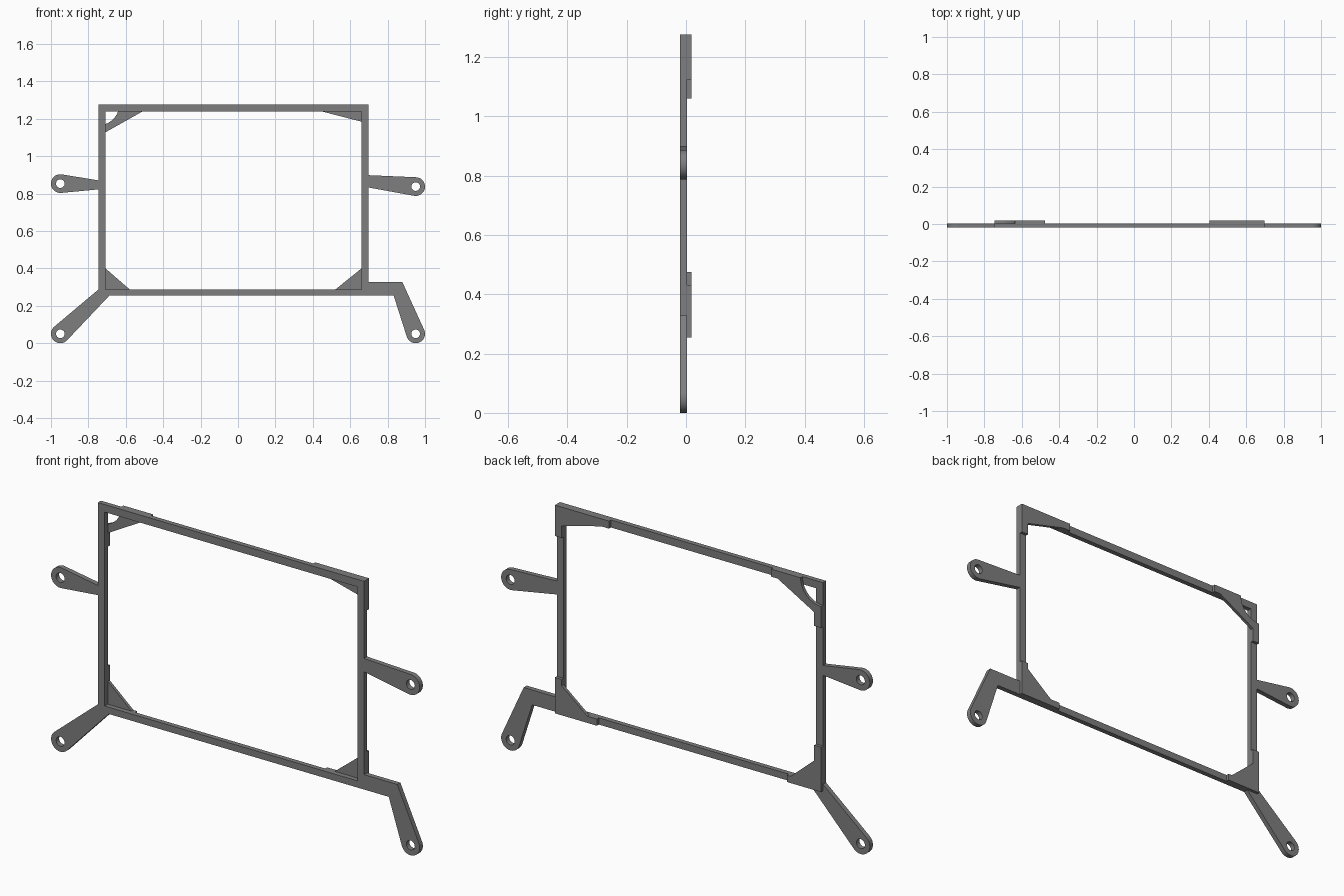
import bpy, bmesh, math
from math import cos, sin, pi

if "Cube" in bpy.data.objects:
    bpy.data.objects.remove(bpy.data.objects["Cube"])

FRONT, STEP, BACK = -0.02, 0.004, 0.019   # depth layers: frame, then corner plates

grey = bpy.data.materials.new("grey")
grey.diffuse_color = (0.21, 0.21, 0.21, 1)
grey.use_nodes = True
grey.node_tree.nodes["Principled BSDF"].inputs["Base Color"].default_value = grey.diffuse_color


def arc(c, r, a0, a1, n):
    """Points along an arc in the x-z plane."""
    return [(c[0] + r * cos(a0 + (a1 - a0) * i / n),
             c[1] + r * sin(a0 + (a1 - a0) * i / n)) for i in range(n + 1)]


def plate(name, loops, y0, y1):
    """Flat plate from x-z outlines; later outlines become holes."""
    cu = bpy.data.curves.new(name, 'CURVE')
    cu.dimensions = '2D'
    cu.fill_mode = 'BOTH'
    cu.extrude = (y1 - y0) / 2
    for pts in loops:
        sp = cu.splines.new('POLY')
        sp.points.add(len(pts) - 1)
        for p, (x, z) in zip(sp.points, pts):
            p.co = (x, z, 0, 1)
        sp.use_cyclic_u = True
    ob = bpy.data.objects.new(name, cu)
    bpy.context.collection.objects.link(ob)
    ob.rotation_euler.x = pi / 2
    ob.location.y = (y0 + y1) / 2
    bpy.ops.object.select_all(action='DESELECT')
    ob.select_set(True)
    bpy.context.view_layer.objects.active = ob
    bpy.ops.object.convert(target='MESH')
    ob = bpy.context.view_layer.objects.active
    bm = bmesh.new()
    bm.from_mesh(ob.data)
    bmesh.ops.remove_doubles(bm, verts=bm.verts, dist=1e-5)
    bmesh.ops.recalc_face_normals(bm, faces=bm.faces)
    bm.to_mesh(ob.data)
    bm.free()
    ob.data.materials.clear()
    ob.data.materials.append(grey)
    bpy.ops.object.shade_smooth_by_angle(angle=math.radians(30))
    return ob


def arm(name, base, c, r=0.05, hole=0.023):
    """Arm whose base outline runs counterclockwise, ending in a round eye."""
    def tangent(p, side):
        dx, dz = p[0] - c[0], p[1] - c[1]
        return math.atan2(dz, dx) + side * math.acos(r / math.hypot(dx, dz))
    a0 = tangent(base[-1], 1)
    a1 = a0 + (tangent(base[0], -1) - a0) % (2 * pi)
    plate(name, [base + arc(c, r, a0, a1, 32), arc(c, hole, 0, 2 * pi, 32)[:-1]],
          FRONT, STEP)


# Rectangular frame
L, R, B, T = -0.746, 0.698, 0.255, 1.276
l, r, b, t = -0.709, 0.661, 0.288, 1.239
plate("frame", [[(L, B), (R, B), (R, T), (L, T)], [(l, b), (r, b), (r, t), (l, t)]],
      FRONT, STEP)

# Mounting arms
arm("upper_left_arm", [(L, 0.822), (L, 0.87)], (-0.95, 0.853))
arm("upper_right_arm", [(R, 0.898), (R, 0.832)], (0.95, 0.837))
arm("lower_left_arm", [(-0.687, B), (L, B), (L, 0.287)], (-0.95, 0.05))
arm("lower_right_arm", [(0.878, 0.328), (R, 0.328), (R, B), (0.832, B)], (0.95, 0.05))

# Corner plates on the back
plate("lower_left_corner", [[(L, B), (-0.56, B), (-0.56, b), (-0.58, b), (l, 0.40),
                             (l, 0.475), (L, 0.475)]], STEP, BACK)
plate("lower_right_corner", [[(R, B), (R, 0.431), (r, 0.431), (r, 0.40), (0.522, b),
                              (0.47, b), (0.47, B)]], STEP, BACK)
plate("upper_right_corner", [[(R, T), (0.405, T), (0.405, t), (0.447, t), (r, 1.184),
                              (r, 1.125), (R, 1.125)]], STEP, BACK)
# This corner is relieved by a quarter circle
plate("upper_left_corner", [arc((L, T), 0.111, -pi / 2, 0, 16) +
                            [(-0.475, T), (-0.475, t), (-0.51, t), (l, 1.127),
                             (l, 1.06), (L, 1.06)]], STEP, BACK)
